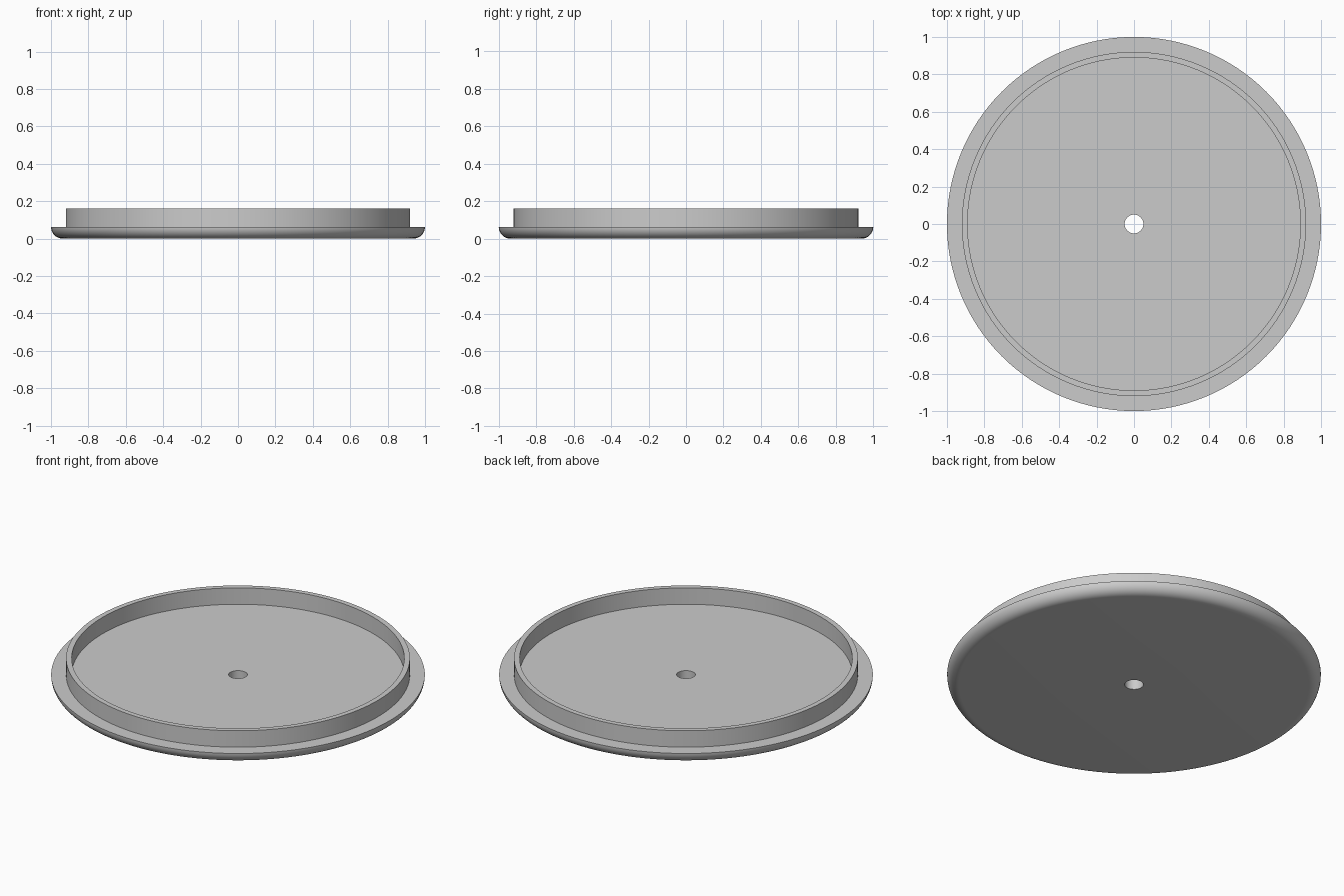
import bpy, bmesh, math

cube = bpy.data.objects.get("Cube")
if cube:
    bpy.data.objects.remove(cube, do_unlink=True)

# Main sizes
SEGMENTS = 128
HOLE, WALL_IN, WALL_OUT, EDGE = 0.05, 0.89, 0.92, 1.0
PLATE, TOP = 0.063, 0.16
FILLET_STEPS = 10

grey = bpy.data.materials.new("plain grey")
grey.use_nodes = True
colour = (0.6, 0.6, 0.6, 1)
grey.diffuse_color = colour
grey.node_tree.nodes["Principled BSDF"].inputs["Base Color"].default_value = colour


def lathe(name, profile):
    """Revolve a closed (radius, height) profile around z."""
    bm = bmesh.new()
    verts = [bm.verts.new((r, 0, z)) for r, z in profile]
    edges = [bm.edges.new((a, b)) for a, b in zip(verts, verts[1:] + verts[:1])]
    bmesh.ops.spin(bm, geom=verts + edges, cent=(0, 0, 0), axis=(0, 0, 1),
                   angle=math.tau, steps=SEGMENTS, use_merge=True)
    bmesh.ops.remove_doubles(bm, verts=bm.verts, dist=1e-5)
    bmesh.ops.recalc_face_normals(bm, faces=bm.faces)
    mesh = bpy.data.meshes.new(name)
    bm.to_mesh(mesh)
    bm.free()
    mesh.materials.append(grey)
    obj = bpy.data.objects.new(name, mesh)
    bpy.context.collection.objects.link(obj)
    bpy.ops.object.select_all(action='DESELECT')
    obj.select_set(True)
    bpy.context.view_layer.objects.active = obj
    bpy.ops.object.shade_smooth_by_angle(angle=math.radians(30))
    return obj


# Rounded underside edge of the plate
fillet = []
for i in range(FILLET_STEPS + 1):
    a = math.pi / 2 * i / FILLET_STEPS
    fillet.append((EDGE - PLATE + PLATE * math.sin(a), PLATE - PLATE * math.cos(a)))

# Round lid: plate with centre hole, rounded flange and raised thin wall
lathe("round_lid", [(HOLE, 0)] + fillet + [
    (WALL_OUT, PLATE), (WALL_OUT, TOP),
    (WALL_IN, TOP), (WALL_IN, PLATE), (HOLE, PLATE)])
